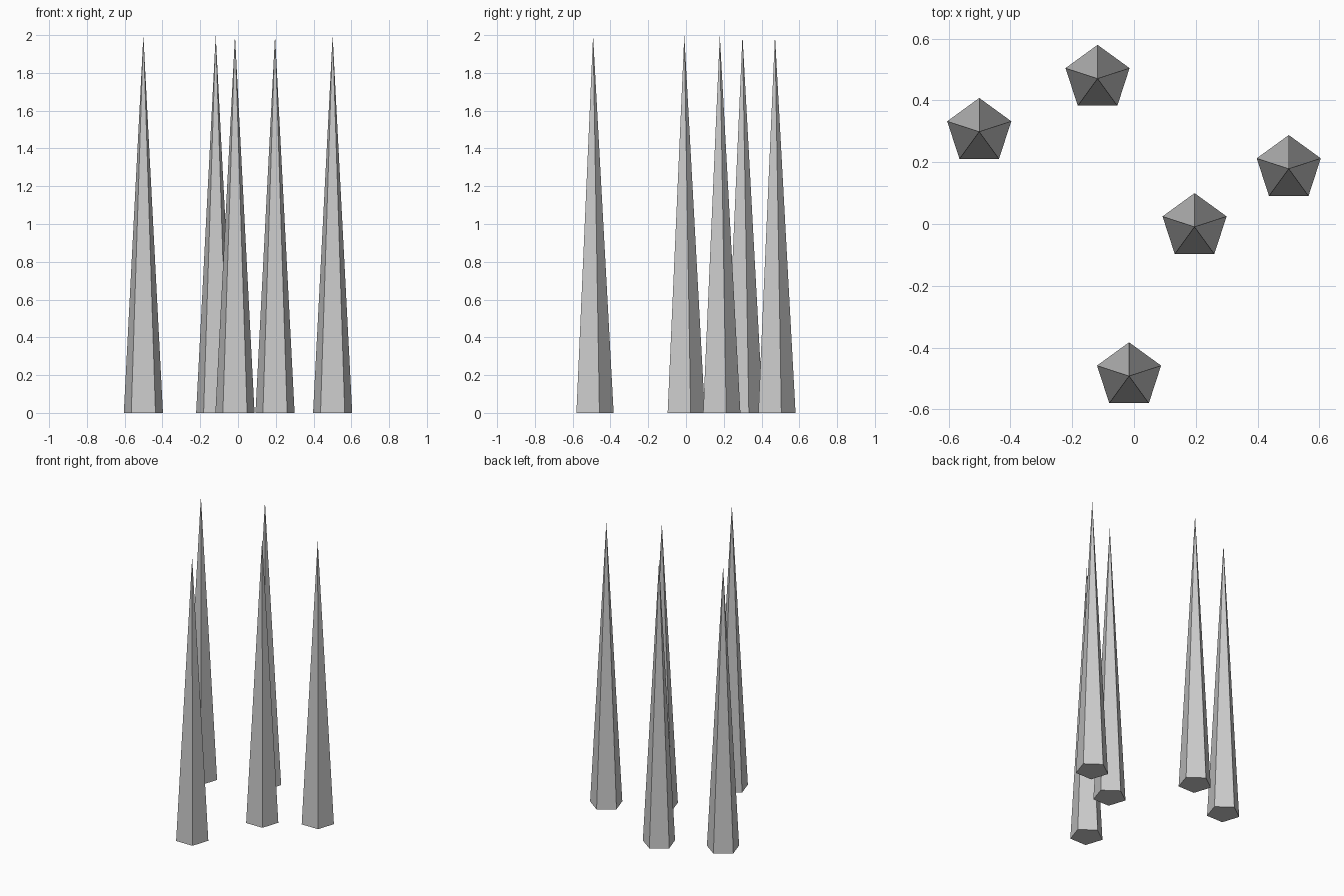
import bpy

if "Cube" in bpy.data.objects:
    bpy.data.objects.remove(bpy.data.objects["Cube"])

HEIGHT = 2.0
RADIUS = 0.109

# Centre of each spike on the ground
positions = [
    (-0.501, 0.299),
    (-0.118, 0.471),
    (0.501, 0.179),
    (0.196, -0.009),
    (-0.016, -0.492),
]

# Five-sided pointed spikes, one corner facing the back (+y)
for i, (x, y) in enumerate(positions, 1):
    bpy.ops.mesh.primitive_cone_add(
        vertices=5, radius1=RADIUS, radius2=0, depth=HEIGHT,
        end_fill_type='NGON', location=(x, y, HEIGHT / 2))
    bpy.context.object.name = f"spike_{i}"
